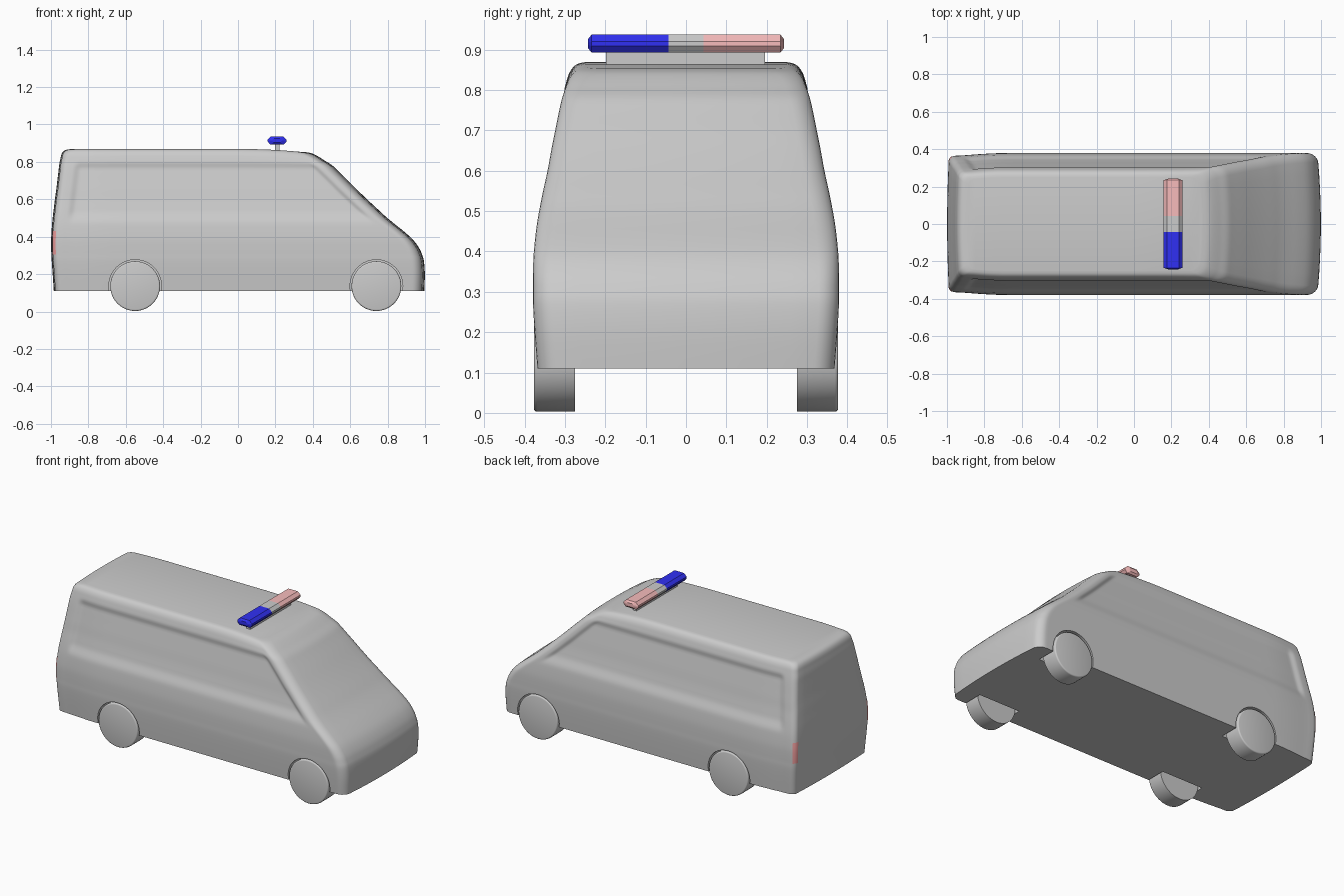
import bpy, bmesh, math
from mathutils import Matrix

if "Cube" in bpy.data.objects:
    bpy.data.objects.remove(bpy.data.objects["Cube"])

# Body levels: z, rear x, front x, half width
LEVELS = [
    (.11, -.985, .996, .368), (.2, -.991, .999, .375), (.27, -.996, .994, .379),
    (.305, -.998, .984, .379), (.34, -.999, .968, .379), (.385, -.999, .935, .378),
    (.43, -.997, .885, .374), (.47, -.994, .835, .369), (.51, -.99, .787, .362),
    (.55, -.985, .744, .354), (.6, -.979, .69, .343), (.65, -.972, .638, .334),
    (.7, -.966, .588, .324), (.75, -.96, .537, .314), (.785, -.956, .502, .306),
    (.815, -.95, .47, .298), (.838, -.945, .445, .291), (.855, -.935, .42, .281),
    (.865, -.918, .395, .268), (.869, -.89, .36, .25)]
WHEEL_X, WHEEL_Z = (-.55, .74), .136


def ramp(t):
    t = max(0, min(1, t))
    return t * t * (3 - 2 * t)


def refine(rows, steps=3):
    out = []
    for i in range(len(rows) - 1):
        p = [rows[max(0, min(len(rows) - 1, i + k))] for k in (-1, 0, 1, 2)]
        for s in range(steps):
            t = s / steps
            out.append([b + .5 * t * (c - a + t * (2*a - 5*b + 4*c - d + t * (3*(b - c) + d - a)))
                        for a, b, c, d in zip(*p)])
    return out + [list(rows[-1])]


def half_ring(z, x0, x1, w):
    """Half of a rounded rectangle, from front centre to rear centre."""
    rf, rr = .05, .032
    pts = [(x1, (w - rf) * k / 5) for k in range(5)]
    arc = [math.pi / 2 * k / 6 for k in range(7)]
    pts += [(x1 - rf + rf * math.cos(a), w - rf + rf * math.sin(a)) for a in arc]
    offs = [.065, .075, .085, .095, .105, .115, .13, .16]
    pts += [(x1 - o, w) for o in offs]
    a, b = x1 - .16, x0 + .16
    pts += [(a + (b - a) * k / 20, w) for k in range(1, 20)]
    pts += [(x0 + o, w) for o in reversed(offs)]
    pts += [(x0 + rr - rr * math.sin(a), w - rr + rr * math.cos(a)) for a in arc]
    pts += [(x0, (w - rr) * k / 5) for k in range(4, -1, -1)]
    res = []
    for x, y in pts:
        panel = (ramp((x1 - x - .065) / .05) * ramp((x - x0 - .065) / .05)
                 * ramp((.805 - z) / .045) * ramp((z - .47) / .07))
        y2 = y - (.012 * panel + .015 * ramp((-.7 - x) / .3)) * (y / w)
        bow = (y / w) ** 2
        x2 = x + (-.018 * bow * ramp((x - x1 + .2) / .2) + .01 * bow * ramp((x0 + .2 - x) / .2))
        drop = .022 * (max(0, x) / .42) ** 2 * ramp((z - .77) / .1)
        res.append((x2, y2, z - drop))
    return res


def finish(name, bm, color=None):
    bmesh.ops.recalc_face_normals(bm, faces=bm.faces)
    me = bpy.data.meshes.new(name)
    bm.to_mesh(me)
    bm.free()
    ob = bpy.data.objects.new(name, me)
    bpy.context.collection.objects.link(ob)
    if color:
        mat = bpy.data.materials.new(name + "_paint")
        mat.diffuse_color = color
        mat.use_nodes = True
        mat.node_tree.nodes["Principled BSDF"].inputs["Base Color"].default_value = mat.diffuse_color
        me.materials.append(mat)
    return ob


def activate(ob):
    bpy.ops.object.select_all(action='DESELECT')
    ob.select_set(True)
    bpy.context.view_layer.objects.active = ob


def smooth(ob, angle=35):
    activate(ob)
    bpy.ops.object.shade_smooth_by_angle(angle=math.radians(angle))


def cylinder(name, x, y0, y1, r, z, bevel=0):
    bm = bmesh.new()
    m = Matrix.Translation((x, (y0 + y1) / 2, z)) @ Matrix.Rotation(math.pi / 2, 4, 'X')
    bmesh.ops.create_cone(bm, cap_ends=True, segments=48, radius1=r, radius2=r,
                          depth=abs(y1 - y0), matrix=m)
    if bevel:
        rim = [e for e in bm.edges if all(abs(v.co.y - y1) < 1e-4 for v in e.verts)]
        bmesh.ops.bevel(bm, geom=rim, offset=bevel, segments=3, profile=.5, affect='EDGES')
    return finish(name, bm)


# Body shell lofted from the levels
bm = bmesh.new()
rings = []
for row in refine(LEVELS):
    half = half_ring(*row)
    left = [bm.verts.new(p) for p in half]
    right = [bm.verts.new((x, -y, z)) for x, y, z in half[1:-1]]
    rings.append(left + right[::-1])
n, count = len(left), len(rings[0])
for a, b in zip(rings, rings[1:]):
    for i in range(count):
        j = (i + 1) % count
        bm.faces.new((a[i], a[j], b[j], b[i]))
for ring in (rings[0], rings[-1]):
    for i in range(n - 1):
        quad = [ring[i], ring[i + 1], ring[-i - 1], ring[-i]] if i else [ring[0], ring[1], ring[-1]]
        bm.faces.new(list(dict.fromkeys(quad)))
body = finish("van_body", bm)

# Tail lights follow the rear corners
bm = bmesh.new()
bm.from_mesh(body.data)
bm.normal_update()
drop_faces = []
for f in bm.faces:
    c = f.calc_center_median()
    if not (.303 < c.z < .432 and c.x < -.972 and abs(c.y) > .325):
        drop_faces.append(f)
bmesh.ops.delete(bm, geom=drop_faces, context='FACES')
for v in bm.verts:
    v.co += v.normal * .002
lamps = finish("tail_lights", bm, (.9, .35, .35, 1))
smooth(lamps)

# Wheels and the arches cut for them
for x, end in zip(WHEEL_X, ("rear", "front")):
    for s, side in ((-1, "right"), (1, "left")):
        smooth(cylinder(f"{end}_{side}_wheel", x, s * .275, s * .377, .133, WHEEL_Z, .008))
        cutter = cylinder("arch_cutter", x, s * .25, s * .5, .141, WHEEL_Z)
        cutter.hide_render = True
        mod = body.modifiers.new("arch", 'BOOLEAN')
        mod.operation, mod.solver, mod.object = 'DIFFERENCE', 'EXACT', cutter
        activate(body)
        bpy.ops.object.modifier_apply(modifier=mod.name)
        bpy.data.objects.remove(cutter)
smooth(body)


# Light bar on the roof
def bar(name, profile, ys, color=None):
    """Profile in x, z swept along y; each entry of ys is (y, inset scale)."""
    bm = bmesh.new()
    cx = sum(p[0] for p in profile) / len(profile)
    cz = sum(p[1] for p in profile) / len(profile)
    loops = [[bm.verts.new((cx + (x - cx) * k, y, cz + (z - cz) * k)) for x, z in profile]
             for y, k in ys]
    for a, b in zip(loops, loops[1:]):
        for i in range(len(a)):
            j = (i + 1) % len(a)
            bm.faces.new((a[i], a[j], b[j], b[i]))
    bm.faces.new(loops[0])
    bm.faces.new(loops[-1])
    return finish(name, bm, color)


OCT = [(.172, .893), (.246, .893), (.259, .909), (.259, .92),
       (.241, .937), (.177, .937), (.159, .92), (.159, .909)]
bar("blue_beacon", OCT, [(-.243, .5), (-.234, 1), (-.043, 1)], (.03, .03, .9, 1))
bar("beacon_centre", OCT, [(-.043, 1), (.043, 1)])
bar("red_beacon", OCT, [(.043, 1), (.234, 1), (.243, .5)], (.93, .5, .5, 1))
bar("beacon_mount", [(.197, .855), (.221, .855), (.221, .895), (.197, .895)],
    [(-.198, 1), (.196, 1)])
